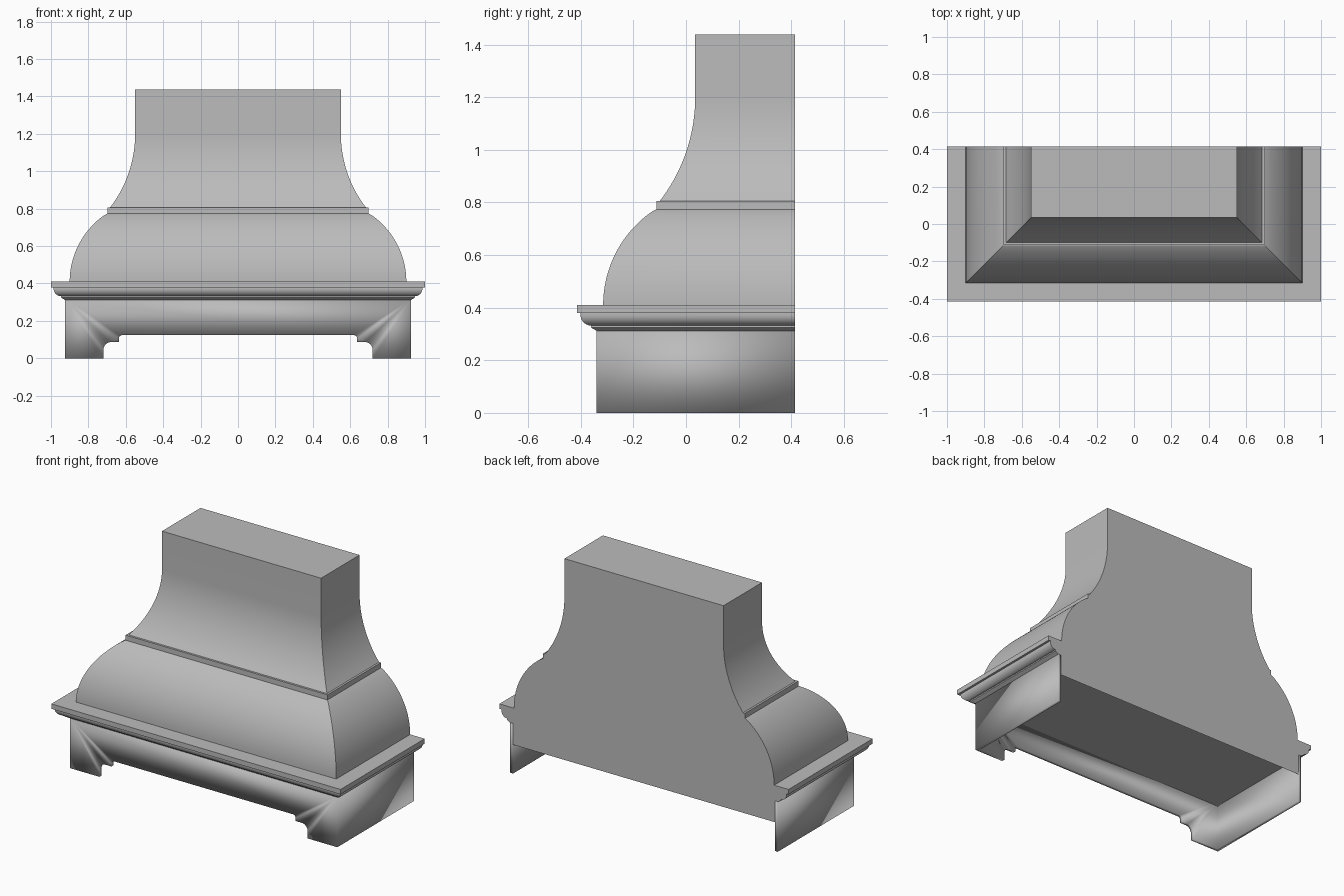
import bpy, bmesh, math

if "Cube" in bpy.data.objects:
    bpy.data.objects.remove(bpy.data.objects["Cube"])

BACK = 0.415      # wall plane
FRONT = 0.585     # front y = FRONT - half width, so all corners mitre at 45 degrees

paint = bpy.data.materials.new("grey_paint")
paint.diffuse_color = (0.5, 0.5, 0.5, 1)
paint.use_nodes = True
paint.node_tree.nodes["Principled BSDF"].inputs["Base Color"].default_value = paint.diffuse_color


def arc(cx, cz, r, a0, a1, n):
    """Points (x, z) on a circular arc, angles in degrees."""
    return [(cx + r * math.cos(math.radians(a0 + (a1 - a0) * i / n)),
             cz + r * math.sin(math.radians(a0 + (a1 - a0) * i / n))) for i in range(n + 1)]


def make(name, bm):
    me = bpy.data.meshes.new(name)
    bm.to_mesh(me)
    bm.free()
    me.materials.append(paint)
    ob = bpy.data.objects.new(name, me)
    bpy.context.collection.objects.link(ob)
    bpy.ops.object.select_all(action='DESELECT')
    ob.select_set(True)
    bpy.context.view_layer.objects.active = ob
    bpy.ops.object.shade_smooth_by_angle(angle=math.radians(25))
    return ob


def sweep(name, profile, cap=False):
    """Run a (half width, z) profile around the left, front and right sides."""
    bm = bmesh.new()
    rows = [[bm.verts.new(p) for p in ((-w, BACK, z), (-w, FRONT - w, z),
                                       (w, FRONT - w, z), (w, BACK, z))]
            for w, z in profile]
    for lo, hi in zip(rows, rows[1:]):
        for i in range(3):
            bm.faces.new((lo[i], lo[i + 1], hi[i + 1], hi[i]))
    if cap:
        bm.faces.new(rows[-1])
    return make(name, bm)


# Profiles of the stacked parts
crown = ([(0.905, 0.312), (0.925, 0.312), (0.947, 0.325), (0.947, 0.333), (0.955, 0.333)]
         + arc(0.945, 0.373, 0.041, -72, 0, 8)
         + [(0.986, 0.379), (1.0, 0.379), (1.0, 0.41), (0.9, 0.41)])
bell = arc(0.467, 0.41, 0.433, 0, 57.5, 20)
band = [(bell[-1][0], 0.773), (0.698, 0.773), (0.698, 0.805), (0.685, 0.805)]
bell[-1] = band[0]
cove = arc(1.195, 1.2, 0.645, 217.8, 180, 18) + [(0.55, 1.438)]
cove[0] = band[-1]

sweep("crown_moulding", crown)
sweep("lower_bell", bell)
sweep("middle_band", band)
sweep("upper_chimney", cove, cap=True)

# Flat back panel following the whole silhouette
half = [(0.905, 0.18)] + crown + bell[1:] + band[1:] + cove[1:]
bm = bmesh.new()
outline = [(-x, z) for x, z in half] + half[::-1]
bm.faces.new([bm.verts.new((x, BACK, z)) for x, z in outline])
make("back_panel", bm)

# Underside ceiling inside the apron
bm = bmesh.new()
bm.faces.new([bm.verts.new((x, y, 0.29)) for x, y in
              ((-0.91, BACK), (0.91, BACK), (0.91, -0.325), (-0.91, -0.325))])
make("inner_ceiling", bm)

# Apron: three thin sides, the front one with a stepped, rounded opening
notch = ([(-0.72, 0)] + arc(-0.678, 0.045, 0.042, 180, 90, 8)
         + [(-0.637, 0.087)] + arc(-0.619, 0.106, 0.018, 180, 90, 6))
notch += [(-x, z) for x, z in notch[::-1]]
W, H = 0.925, 0.314
bm = bmesh.new()
fl, fr, tr, tl = [bm.verts.new((x, FRONT - W, z)) for x, z in ((-W, 0), (W, 0), (W, H), (-W, H))]
bl, br, ur, ul = [bm.verts.new((x, BACK, z)) for x, z in ((-W, 0), (W, 0), (W, H), (-W, H))]
bm.faces.new([fl] + [bm.verts.new((x, FRONT - W, z)) for x, z in notch] + [fr, tr, tl])
bm.faces.new((fr, br, ur, tr))
bm.faces.new((bl, fl, tl, ul))
apron = make("apron", bm)
solid = apron.modifiers.new("thickness", 'SOLIDIFY')
solid.thickness = 0.02
solid.offset = -1
solid.use_even_offset = True
